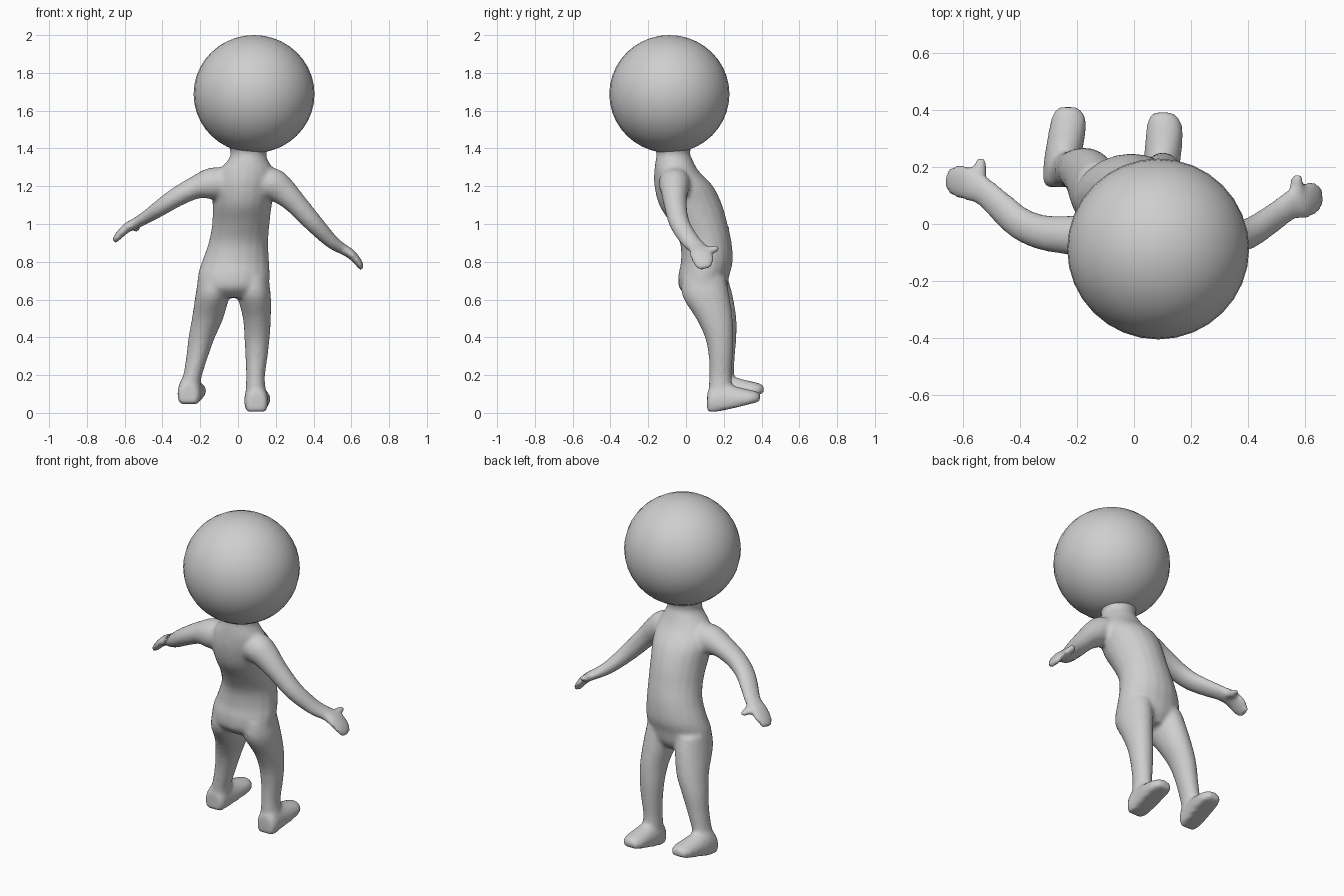
import bpy, bmesh, math
from mathutils import Vector

grey = bpy.data.materials.new("soft grey")
grey.diffuse_color = (0.62, 0.62, 0.62, 1)

SIDES = 20


def spline(rows, steps=4):
    """Catmull-Rom interpolation of rows of numbers."""
    out = []
    for i in range(len(rows) - 1):
        p0, p1 = rows[max(i - 1, 0)], rows[i]
        p2, p3 = rows[i + 1], rows[min(i + 2, len(rows) - 1)]
        for s in range(steps):
            t = s / steps
            out.append([0.5 * (2 * b + (c - a) * t + (2 * a - 5 * b + 4 * c - d) * t * t
                               + (3 * b - a - 3 * c + d) * t ** 3)
                        for a, b, c, d in zip(p0, p1, p2, p3)])
    return out + [list(rows[-1])]


def loft(bm, rows, u=None, v=None, flat=1.0):
    """Skin ellipses (x, y, z, half width, half depth) along a path.
    Without u and v the sections turn with the path, widest along y."""
    rows = spline(rows)
    rings = []
    for i, (x, y, z, a, b) in enumerate(rows):
        if u is None:
            ahead, behind = rows[min(i + 1, len(rows) - 1)], rows[max(i - 1, 0)]
            t = (Vector(ahead[:3]) - Vector(behind[:3])).normalized()
            au = Vector((0, 1, 0))
            au = (au - t * au.dot(t)).normalized()
            av = t.cross(au)
        else:
            au, av = Vector(u), Vector(v)
        ring = []
        for k in range(SIDES):
            w = 2 * math.pi * k / SIDES
            p = Vector((x, y, z)) + au * a * math.cos(w) + av * b * max(math.sin(w), -flat)
            ring.append(bm.verts.new(p))
        rings.append(ring)
    faces = []
    for r, q in zip(rings, rings[1:]):
        for k in range(SIDES):
            n = (k + 1) % SIDES
            faces.append(bm.faces.new((r[k], r[n], q[n], q[k])))
    faces += [bm.faces.new(rings[0][::-1]), bm.faces.new(rings[-1])]
    bmesh.ops.recalc_face_normals(bm, faces=faces)


X, Y, Z = (1, 0, 0), (0, 1, 0), (0, 0, 1)
bm = bmesh.new()

# torso and neck
loft(bm, [
    (-0.025, 0.10, 0.61, 0.13, 0.08),
    (-0.025, 0.09, 0.66, 0.185, 0.125),
    (-0.022, 0.095, 0.73, 0.19, 0.135),
    (-0.013, 0.11, 0.80, 0.178, 0.137),
    (0.002, 0.105, 0.90, 0.158, 0.137),
    (0.015, 0.07, 1.00, 0.152, 0.15),
    (0.022, 0.025, 1.10, 0.157, 0.167),
    (0.030, -0.012, 1.20, 0.165, 0.155),
    (0.043, -0.05, 1.28, 0.145, 0.118),
    (0.053, -0.063, 1.34, 0.105, 0.098),
    (0.056, -0.068, 1.38, 0.096, 0.09),
    (0.065, -0.075, 1.46, 0.13, 0.12)], X, Y)

# right leg
loft(bm, [
    (0.075, 0.095, 0.72, 0.085, 0.115),
    (0.086, 0.105, 0.62, 0.088, 0.125),
    (0.100, 0.150, 0.50, 0.074, 0.097),
    (0.101, 0.176, 0.40, 0.067, 0.076),
    (0.098, 0.184, 0.30, 0.059, 0.064),
    (0.093, 0.182, 0.20, 0.050, 0.059),
    (0.093, 0.182, 0.14, 0.052, 0.062),
    (0.095, 0.182, 0.06, 0.058, 0.060)], X, Y)

# left leg
loft(bm, [
    (-0.12, 0.105, 0.72, 0.090, 0.115),
    (-0.136, 0.118, 0.62, 0.090, 0.130),
    (-0.161, 0.165, 0.50, 0.083, 0.102),
    (-0.192, 0.187, 0.40, 0.070, 0.080),
    (-0.216, 0.193, 0.30, 0.058, 0.066),
    (-0.240, 0.193, 0.20, 0.050, 0.061),
    (-0.252, 0.196, 0.16, 0.057, 0.064),
    (-0.257, 0.197, 0.10, 0.062, 0.060)], X, Y)

# feet: flat soles rising towards the toes
foot = [(0.0, 0.112, 0.048, 0.042, 0.060),
        (0.0, 0.135, 0.056, 0.060, 0.085),
        (0.0, 0.20, 0.067, 0.064, 0.088),
        (0.008, 0.29, 0.072, 0.066, 0.062),
        (0.010, 0.35, 0.076, 0.062, 0.044),
        (0.006, 0.382, 0.078, 0.046, 0.032),
        (0.004, 0.394, 0.079, 0.028, 0.018)]
for cx, dy, dz, turn in ((0.097, 0.0, 0.0, 0.0), (-0.261, 0.018, 0.042, 0.09)):
    loft(bm, [(cx + x + turn * (y - 0.12), y + dy, z + dz, a, b) for x, y, z, a, b in foot],
         X, Z, flat=0.6)

# right arm and flat hand
loft(bm, [
    (0.06, -0.05, 1.22, 0.08, 0.07),
    (0.17, -0.06, 1.215, 0.085, 0.085),
    (0.23, -0.06, 1.18, 0.075, 0.076),
    (0.30, -0.058, 1.115, 0.062, 0.060),
    (0.40, -0.035, 1.005, 0.054, 0.050),
    (0.49, 0.022, 0.912, 0.050, 0.038),
    (0.545, 0.062, 0.873, 0.050, 0.030),
    (0.595, 0.080, 0.843, 0.062, 0.026),
    (0.635, 0.092, 0.800, 0.056, 0.021),
    (0.655, 0.102, 0.764, 0.036, 0.014)])

# left arm and flat hand
loft(bm, [
    (0.0, -0.04, 1.22, 0.08, 0.07),
    (-0.13, -0.045, 1.215, 0.085, 0.085),
    (-0.22, -0.04, 1.195, 0.070, 0.062),
    (-0.32, -0.030, 1.145, 0.062, 0.052),
    (-0.40, 0.002, 1.093, 0.058, 0.045),
    (-0.47, 0.062, 1.046, 0.054, 0.036),
    (-0.53, 0.115, 1.010, 0.050, 0.030),
    (-0.585, 0.142, 0.982, 0.060, 0.026),
    (-0.63, 0.152, 0.940, 0.056, 0.021),
    (-0.655, 0.160, 0.908, 0.036, 0.014)])

# thumbs
loft(bm, [(0.565, 0.085, 0.865, 0.03, 0.022), (0.572, 0.130, 0.862, 0.025, 0.021),
          (0.573, 0.160, 0.868, 0.021, 0.018), (0.574, 0.175, 0.872, 0.014, 0.014)], X, Z)
loft(bm, [(-0.555, 0.13, 0.995, 0.03, 0.022), (-0.542, 0.175, 0.982, 0.025, 0.021),
          (-0.538, 0.210, 0.978, 0.021, 0.018), (-0.540, 0.230, 0.978, 0.014, 0.014)], X, Z)

mesh = bpy.data.meshes.new("body")
bm.to_mesh(mesh)
bm.free()
body = bpy.data.objects.new("body", mesh)
bpy.context.collection.objects.link(body)
mesh.materials.append(grey)

# fuse the limbs into one smooth skin
remesh = body.modifiers.new("fuse", 'REMESH')
remesh.mode = 'VOXEL'
remesh.voxel_size = 0.012
remesh.use_smooth_shade = True
relax = body.modifiers.new("relax", 'SMOOTH')
relax.factor = 0.5
relax.iterations = 5

# head
bpy.ops.mesh.primitive_uv_sphere_add(segments=32, ring_count=20, radius=1,
                                     location=(0.085, -0.088, 1.688))
head = bpy.context.object
head.name = "head"
head.scale = (0.32, 0.318, 0.312)
head.data.materials.append(grey)
bpy.ops.object.shade_smooth_by_angle(angle=math.radians(40))
